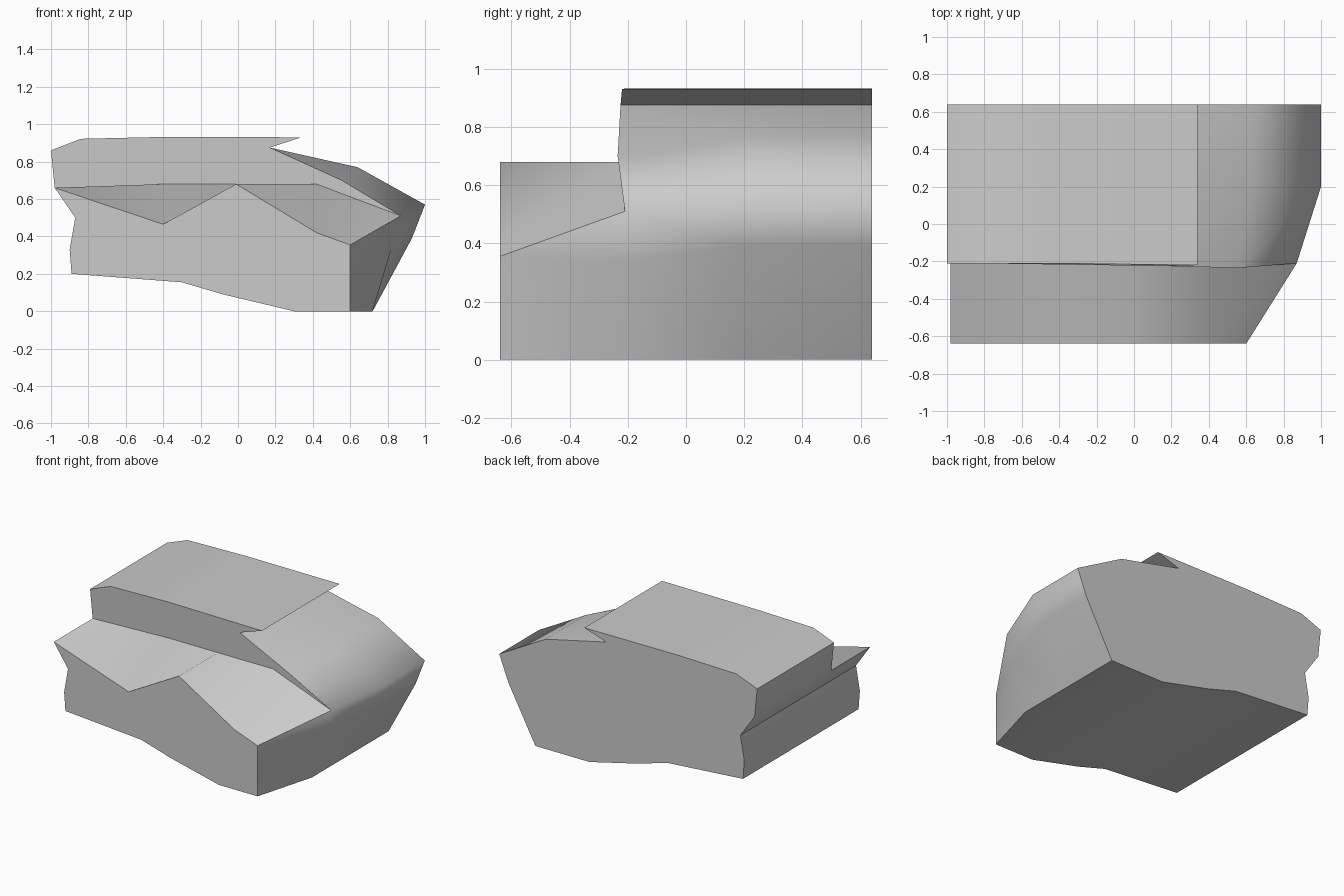
import bpy, bmesh, math

if "Cube" in bpy.data.objects:
    bpy.data.objects.remove(bpy.data.objects["Cube"])

# Cross-section pieces as (x, z), running from the left ledge round the underside
left_and_base = [(-0.98, 0.66), (-0.87, 0.50), (-0.90, 0.33), (-0.89, 0.20),
                 (-0.30, 0.155), (-0.08, 0.09), (0.30, 0.0)]
right_back = [(0.72, 0.0), (0.93, 0.39), (1.0, 0.57)]
right_step = [(0.72, 0.0), (0.82, 0.335), (0.87, 0.51)]
right_front = [(0.60, 0.0), (0.60, 0.22), (0.60, 0.355)]
lip = [(0.17, 0.875), (0.34, 0.93), (-0.40, 0.932), (-0.84, 0.922), (-1.0, 0.86)]
ledge_back = [(0.42, 0.68), (-0.01, 0.68), (-0.40, 0.68)]
ledge_front = [(0.42, 0.42), (-0.01, 0.68), (-0.40, 0.465)]
NOSE = len(left_and_base) + 2      # index of the rounded right-hand corner

bm = bmesh.new()


def ring(points, y):
    return [bm.verts.new((x, y, z)) for x, z in points]


def loft(a, b):
    for i in range(len(a)):
        j = (i + 1) % len(a)
        bm.faces.new((a[i], a[j], b[j], b[i]))


# Upper block: three full-height sections
back = ring(left_and_base + right_back + [(0.64, 0.77)] + lip, 0.64)
middle = ring(left_and_base + right_back + [(0.64, 0.77)] + lip, 0.20)
step = ring(left_and_base + right_step + [(0.555, 0.70)] + lip, -0.21)
for offset, y in ((1, -0.235), (2, -0.225), (3, -0.22)):
    step[NOSE + offset].co.y = y
loft(back, middle)
loft(middle, step)

# Lower front block with the scalloped ledge
ledge = ring(ledge_back, -0.21)
front = ring(left_and_base + right_front + ledge_front, -0.64)
loft(step[:NOSE + 1] + ledge, front)

# End faces and the step wall above the ledge
bm.faces.new(back)
bm.faces.new(front)
bm.faces.new(step[NOSE:] + [step[0]] + ledge[::-1])
bmesh.ops.recalc_face_normals(bm, faces=bm.faces)

# Smooth shallow bends and the rounded nose, keep other edges sharp
nose = {back[NOSE], middle[NOSE], step[NOSE]}
for f in bm.faces:
    f.smooth = True
for e in bm.edges:
    on_nose = e.verts[0] in nose and e.verts[1] in nose
    e.smooth = on_nose or e.calc_face_angle(0) < math.radians(38)

mesh = bpy.data.meshes.new("stepped_rock")
bm.to_mesh(mesh)
bm.free()
rock = bpy.data.objects.new("stepped_rock", mesh)
bpy.context.collection.objects.link(rock)
